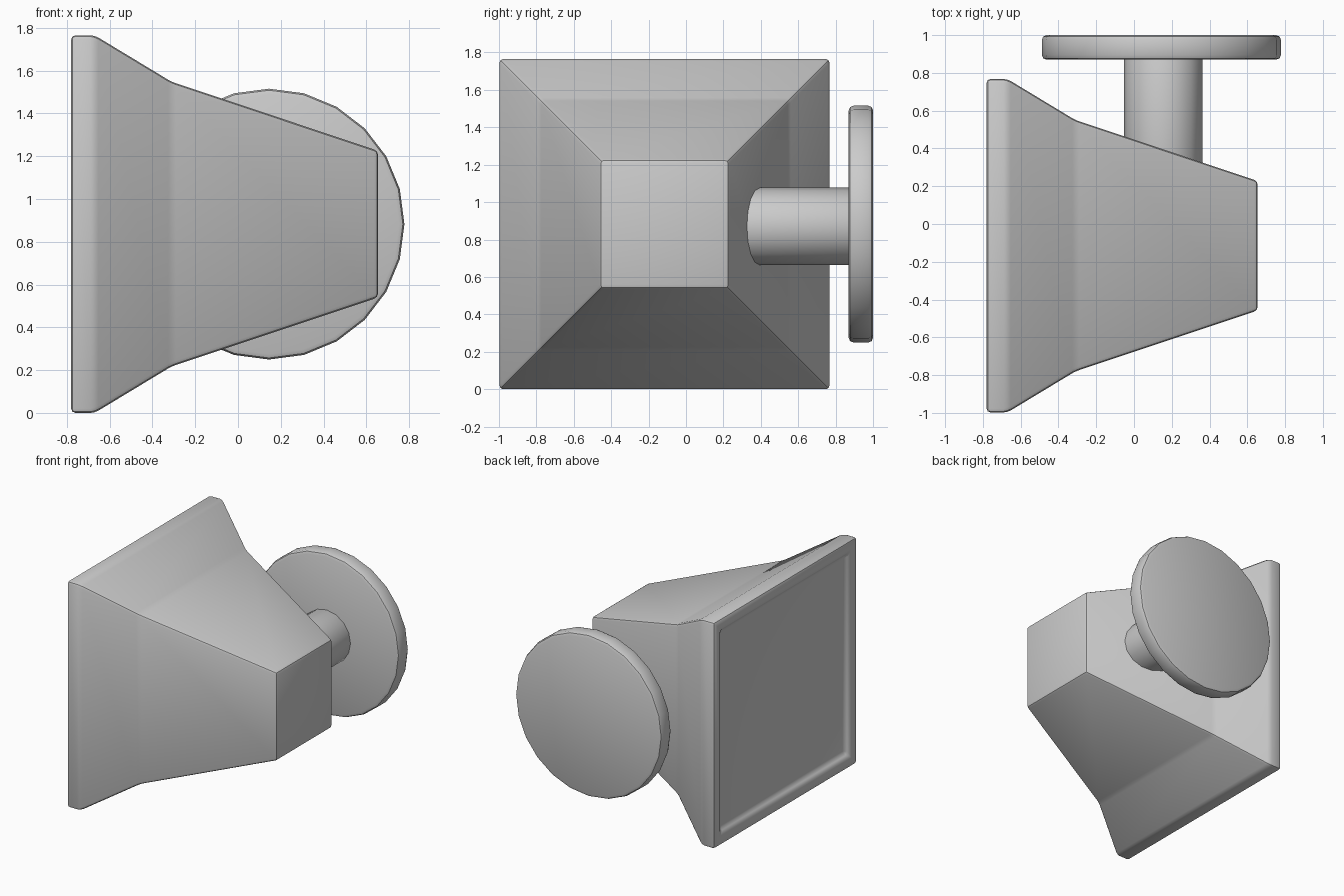
import bpy, bmesh, math
from mathutils import Matrix

if "Cube" in bpy.data.objects:
    bpy.data.objects.remove(bpy.data.objects["Cube"])


def make_object(name, bm, bevel, segments, limit):
    bmesh.ops.recalc_face_normals(bm, faces=bm.faces)
    mesh = bpy.data.meshes.new(name)
    bm.to_mesh(mesh)
    bm.free()
    obj = bpy.data.objects.new(name, mesh)
    bpy.context.collection.objects.link(obj)
    mod = obj.modifiers.new("soft_edges", "BEVEL")
    mod.width = bevel
    mod.segments = segments
    mod.limit_method = "ANGLE"
    mod.angle_limit = math.radians(limit)
    bpy.ops.object.select_all(action="DESELECT")
    obj.select_set(True)
    bpy.context.view_layer.objects.active = obj
    bpy.ops.object.modifier_apply(modifier=mod.name)
    bpy.ops.object.shade_smooth_by_angle(angle=math.radians(25))
    return obj


def square_loft(name, cy, cz, profile):
    """Join square rings (x, half size) along x and cap both ends."""
    bm = bmesh.new()
    rings = [[bm.verts.new((x, cy + sy * h, cz + sz * h))
              for sy, sz in ((-1, -1), (1, -1), (1, 1), (-1, 1))]
             for x, h in profile]
    for a, b in zip(rings, rings[1:]):
        for i in range(4):
            j = (i + 1) % 4
            bm.faces.new((a[i], a[j], b[j], b[i]))
    bm.faces.new(rings[0])
    bm.faces.new(rings[-1])
    return make_object(name, bm, 0.02, 2, 8)


def y_cylinder(name, x, z, y0, y1, radius, sides, bevel):
    bm = bmesh.new()
    place = Matrix.Translation((x, (y0 + y1) / 2, z)) @ Matrix.Rotation(math.pi / 2, 4, "X")
    bmesh.ops.create_cone(bm, cap_ends=True, segments=sides, radius1=radius,
                          radius2=radius, depth=y1 - y0, matrix=place)
    return make_object(name, bm, bevel, 2, 40)


# Flared square horn, with a shallow recessed panel in its wide end
square_loft("flared_body", -0.115, 0.8825, [
    (-0.745, 0.77), (-0.78, 0.80), (-0.78, 0.8825), (-0.67, 0.8825),
    (-0.31, 0.665), (0.655, 0.343)])

# Stem, starting inside the body
y_cylinder("stem", 0.155, 0.87, 0.15, 0.89, 0.207, 16, 0.01)

# Round mounting plate
y_cylinder("mounting_disc", 0.145, 0.8825, 0.87, 1.0, 0.633, 24, 0.025)
